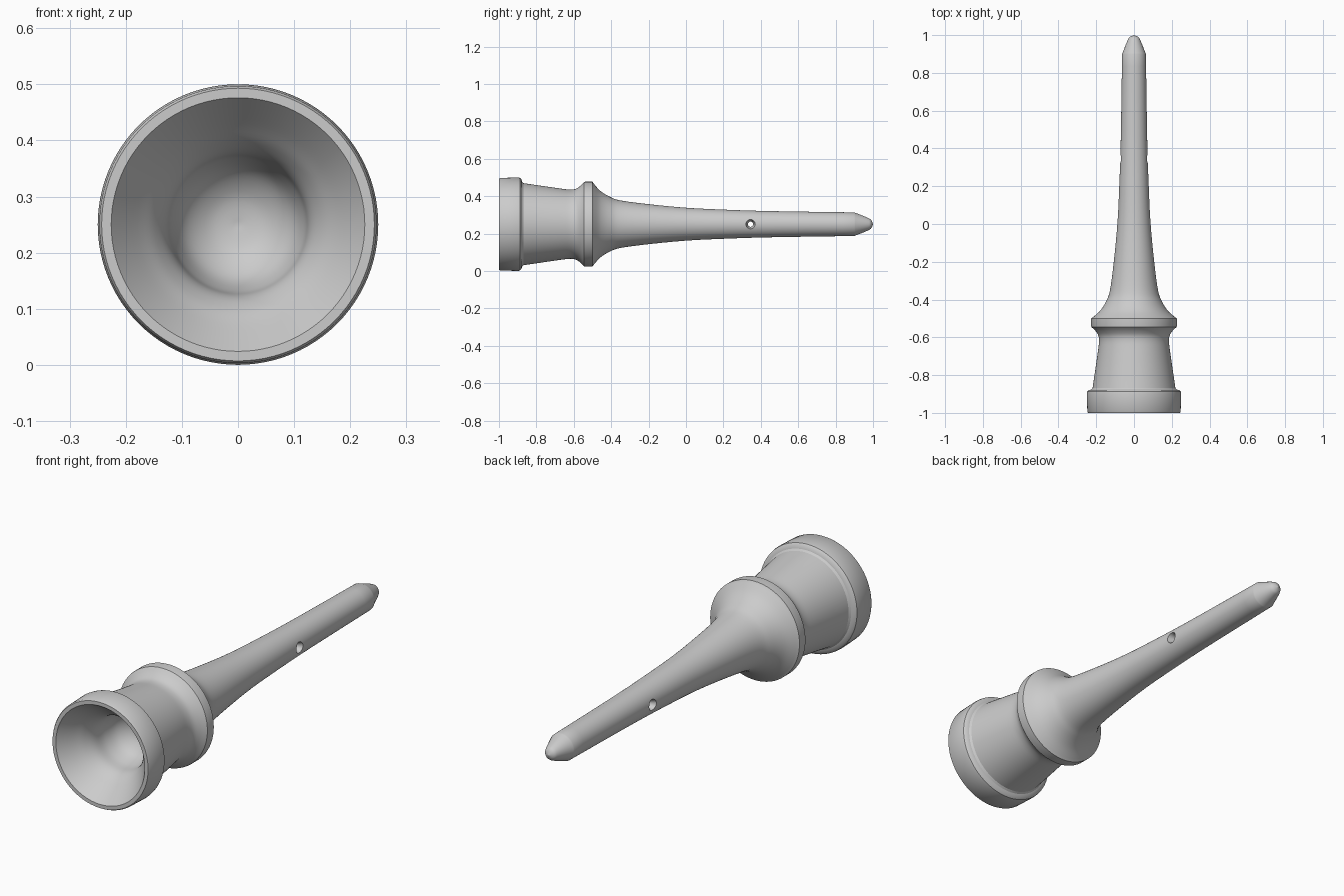
import bpy, bmesh, math
from mathutils import Matrix

if "Cube" in bpy.data.objects:
    bpy.data.objects.remove(bpy.data.objects["Cube"], do_unlink=True)

AXIS_Z = 0.25
SIDES = 96

grey = bpy.data.materials.new("plain grey")
grey.use_nodes = True
COLOR = (0.6, 0.6, 0.6, 1)
grey.diffuse_color = COLOR
grey.node_tree.nodes["Principled BSDF"].inputs["Base Color"].default_value = COLOR


def smooth_run(points, steps=5):
    """Catmull-Rom curve through a run of (along, radius) points."""
    pts = [points[0]] + points + [points[-1]]
    out = []
    for a, b, c, d in zip(pts, pts[1:], pts[2:], pts[3:]):
        for i in range(steps):
            t = i / steps
            out.append(tuple(0.5 * (2 * q + (r - p) * t + (2 * p - 5 * q + 4 * r - s) * t * t
                                    + (3 * q - p - 3 * r + s) * t ** 3)
                             for p, q, r, s in zip(a, b, c, d)))
    return out + [points[-1]]


def lathe(name, profile, sides, turn):
    """Spin an (along, radius) profile about z, then turn it into place."""
    bm = bmesh.new()
    verts = [bm.verts.new((r, 0, h)) for h, r in profile]
    edges = [bm.edges.new(pair) for pair in zip(verts, verts[1:])]
    bmesh.ops.spin(bm, geom=verts + edges, cent=(0, 0, 0), axis=(0, 0, 1),
                   angle=math.tau, steps=sides, use_duplicate=False)
    bmesh.ops.remove_doubles(bm, verts=bm.verts, dist=0.0001)
    bmesh.ops.recalc_face_normals(bm, faces=bm.faces)
    bm.transform(turn)
    mesh = bpy.data.meshes.new(name)
    bm.to_mesh(mesh)
    bm.free()
    mesh.materials.append(grey)
    obj = bpy.data.objects.new(name, mesh)
    bpy.context.collection.objects.link(obj)
    obj.location.z = AXIS_Z
    return obj


# Cup cavity, from its floor out to the mouth
cavity = smooth_run([(-0.70, 0), (-0.71, 0.05), (-0.745, 0.095), (-0.80, 0.118),
                     (-0.86, 0.128), (-0.90, 0.148), (-0.94, 0.18), (-1, 0.226)])
# Rim and collar
collar = [(-1, 0.243), (-0.993, 0.247), (-0.90, 0.25), (-0.888, 0.248),
          (-0.88, 0.24), (-0.876, 0.226), (-0.868, 0.219)]
# Tapered cup wall and waist
waist = smooth_run([(-0.66, 0.189), (-0.62, 0.185), (-0.59, 0.189),
                    (-0.565, 0.205), (-0.545, 0.226)])
# Ring, then the flared neck and long shank
ring = [(-0.54, 0.227), (-0.50, 0.227)]
shank = smooth_run([(-0.497, 0.222), (-0.46, 0.18), (-0.41, 0.148), (-0.35, 0.127),
                    (-0.2, 0.107), (0, 0.088), (0.2, 0.078), (0.45, 0.070), (0.9, 0.063)])
# Pointed tip with a rounded end
tip = smooth_run([(0.905, 0.061), (0.97, 0.035), (0.99, 0.022), (1, 0)])

body = lathe("spigot_body", cavity + collar + waist + ring + shank + tip, SIDES,
             Matrix.Rotation(-math.pi / 2, 4, "X"))

# Countersunk cross hole through the shank
cutter = lathe("cross_hole_cutter",
               [(-0.1, 0), (-0.1, 0.025), (-0.068, 0.025), (-0.045, 0.014),
                (0.045, 0.014), (0.068, 0.025), (0.1, 0.025), (0.1, 0)], 32,
               Matrix.Translation((0, 0.345, 0)) @ Matrix.Rotation(math.pi / 2, 4, "Y"))
cutter.hide_render = True
cutter.hide_set(True)
cut = body.modifiers.new("cross hole", "BOOLEAN")
cut.object = cutter
cut.operation = "DIFFERENCE"
cut.solver = "EXACT"

bpy.context.view_layer.objects.active = body
body.select_set(True)
bpy.ops.object.modifier_apply(modifier=cut.name)
bpy.ops.object.shade_smooth_by_angle(angle=math.radians(30))
bpy.data.objects.remove(cutter, do_unlink=True)
